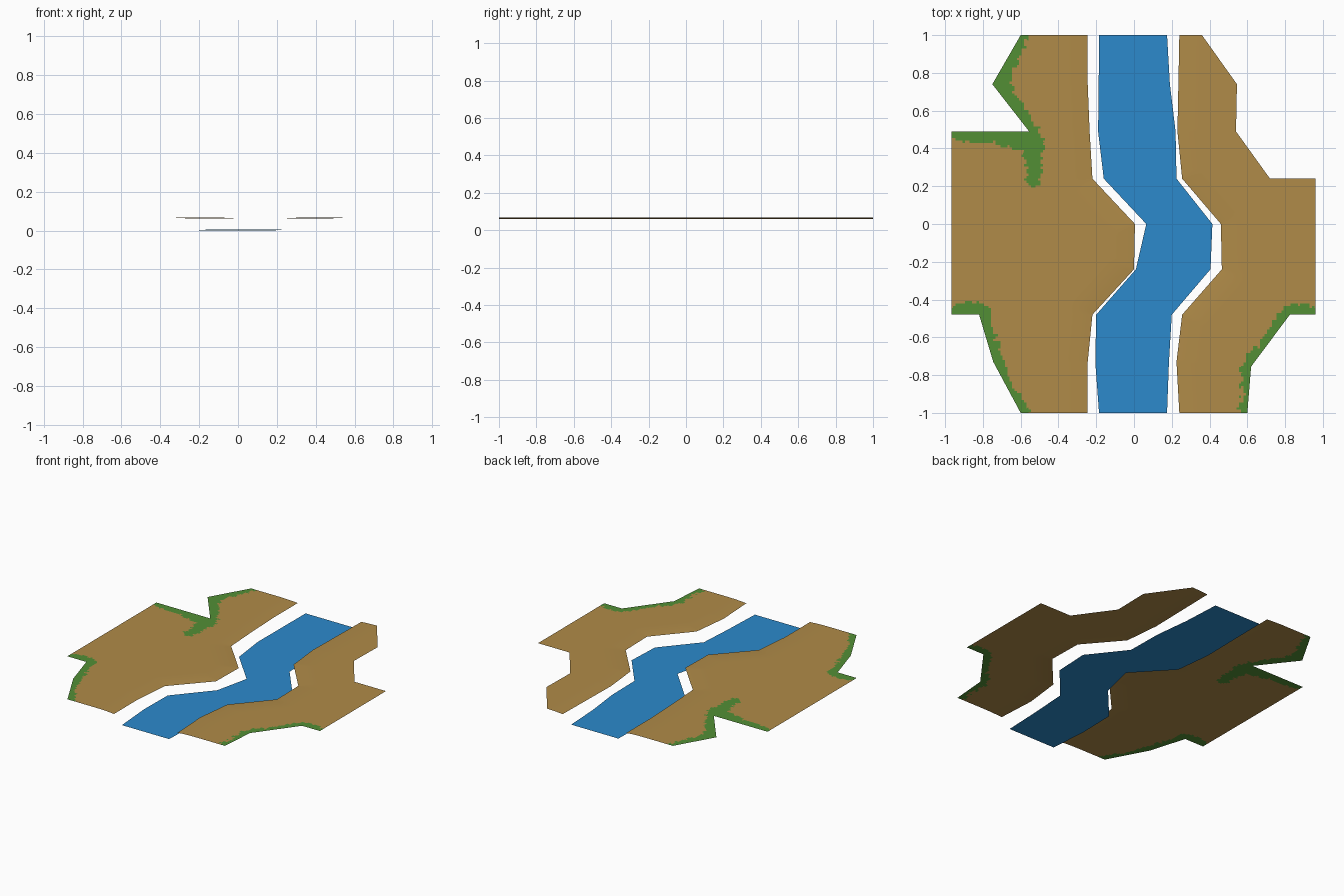
import bpy, bmesh
from mathutils import Vector, noise
from mathutils.geometry import intersect_point_line

if "Cube" in bpy.data.objects:
    bpy.data.objects.remove(bpy.data.objects["Cube"], do_unlink=True)

BANK_Z = 0.067
CELL = 0.0125
ROWS = (1, 0.74, 0.49, 0.24, 0, -0.24, -0.48, -0.73, -1)


def material(name, rgb):
    mat = bpy.data.materials.new(name)
    mat.use_nodes = True
    mat.diffuse_color = (*rgb, 1)
    mat.node_tree.nodes["Principled BSDF"].inputs["Base Color"].default_value = (*rgb, 1)
    return mat


earth = material("earth brown", (0.434, 0.258, 0.065))
grass = material("grass green", (0.084, 0.275, 0.036))
water = material("water blue", (0.025, 0.254, 0.604))


def finish(bm, name, mats):
    mesh = bpy.data.meshes.new(name)
    bm.to_mesh(mesh)
    bm.free()
    for mat in mats:
        mesh.materials.append(mat)
    obj = bpy.data.objects.new(name, mesh)
    bpy.context.collection.objects.link(obj)
    return obj


def chain_distance(p, chain):
    """Distance from p to a chain of (x, y, radius) points, less the radius."""
    best = 9
    for a, b in zip(chain, chain[1:]):
        va, vb = Vector(a[:2]), Vector(b[:2])
        t = intersect_point_line(p, va, vb)[1]
        t = min(max(t, 0), 1)
        best = min(best, (p - va.lerp(vb, t)).length - a[2] - (b[2] - a[2]) * t)
    return best


def ragged(p):
    """Leafy noise for the edge of the grass."""
    return (0.018 * noise.noise(Vector((p.x, p.y, 0.3)) * 14)
            + 0.028 * noise.noise(Vector((p.x, p.y, 0.7)) * 37))


def make_bank(name, shore, outer, strokes):
    """Flat bank, cut into small cells so that the grass edge is ragged."""
    river = list(zip(shore, ROWS))
    bm = bmesh.new()
    face = bm.faces.new([bm.verts.new((x, y, BANK_Z)) for x, y in river + outer])
    face.normal_update()
    if face.normal.z < 0:
        face.normal_flip()
    bmesh.ops.triangulate(bm, faces=bm.faces[:])
    for axis in (Vector((1, 0, 0)), Vector((0, 1, 0))):
        for i in range(-80, 81):
            bmesh.ops.bisect_plane(bm, geom=bm.verts[:] + bm.edges[:] + bm.faces[:],
                                   plane_co=axis * (i + 0.37) * CELL, plane_no=axis)
    # Grass cells along the outer rim
    for f in bm.faces:
        p = f.calc_center_median().xy
        f.material_index = int(min(chain_distance(p, s) for s in strokes) < ragged(p))
        f.smooth = True
    # The rim dips slightly towards the water
    line = [(x, y, 0) for x, y in river]
    for v in bm.verts:
        d = max(chain_distance(v.co.xy, line), 0)
        v.co.z -= 0.006 * max(1 - d / 0.14, 0) ** 2
    return finish(bm, name, (earth, grass))


# Left and right are the model's own: its left is +x
make_bank("right_bank",
          (-0.245, -0.245, -0.235, -0.22, 0.005, 0.0, -0.22, -0.245, -0.245),
          [(-0.6, -1), (-0.745, -0.73), (-0.82, -0.48), (-0.965, -0.48),
           (-0.965, 0.49), (-0.555, 0.49), (-0.75, 0.74), (-0.6, 1)],
          [[(-0.6, 1, 0.035), (-0.75, 0.74, 0.085), (-0.65, 0.61, 0.065),
            (-0.54, 0.49, 0.04), (-0.53, 0.4, 0.05), (-0.53, 0.24, 0.04)],
           [(-0.965, 0.49, 0.055), (-0.75, 0.49, 0.065), (-0.57, 0.46, 0.065)],
           [(-0.965, -0.48, 0.06), (-0.82, -0.48, 0.06),
            (-0.745, -0.73, 0.045), (-0.6, -1, 0.04)]])

make_bank("left_bank",
          (0.24, 0.235, 0.23, 0.255, 0.46, 0.465, 0.255, 0.225, 0.24),
          [(0.6, -1), (0.62, -0.755), (0.825, -0.48), (0.96, -0.48),
           (0.96, 0.24), (0.72, 0.24), (0.54, 0.49), (0.545, 0.74), (0.36, 1)],
          [[(0.96, -0.48, 0.055), (0.825, -0.48, 0.055),
            (0.62, -0.755, 0.045), (0.6, -1, 0.04)]])

# River: one quad between each pair of rows, falling gently to the front
west = (-0.185, -0.187, -0.19, -0.16, 0.065, 0.01, -0.2, -0.205, -0.185)
east = (0.175, 0.19, 0.22, 0.225, 0.415, 0.405, 0.2, 0.185, 0.175)
bm = bmesh.new()
pairs = [[bm.verts.new((x, y, 0.003 * (y + 1))) for x in (w, e)]
         for w, e, y in zip(west, east, ROWS)]
for (a, b), (c, d) in zip(pairs, pairs[1:]):
    bm.faces.new((c, d, b, a))
finish(bm, "river", (water,))
